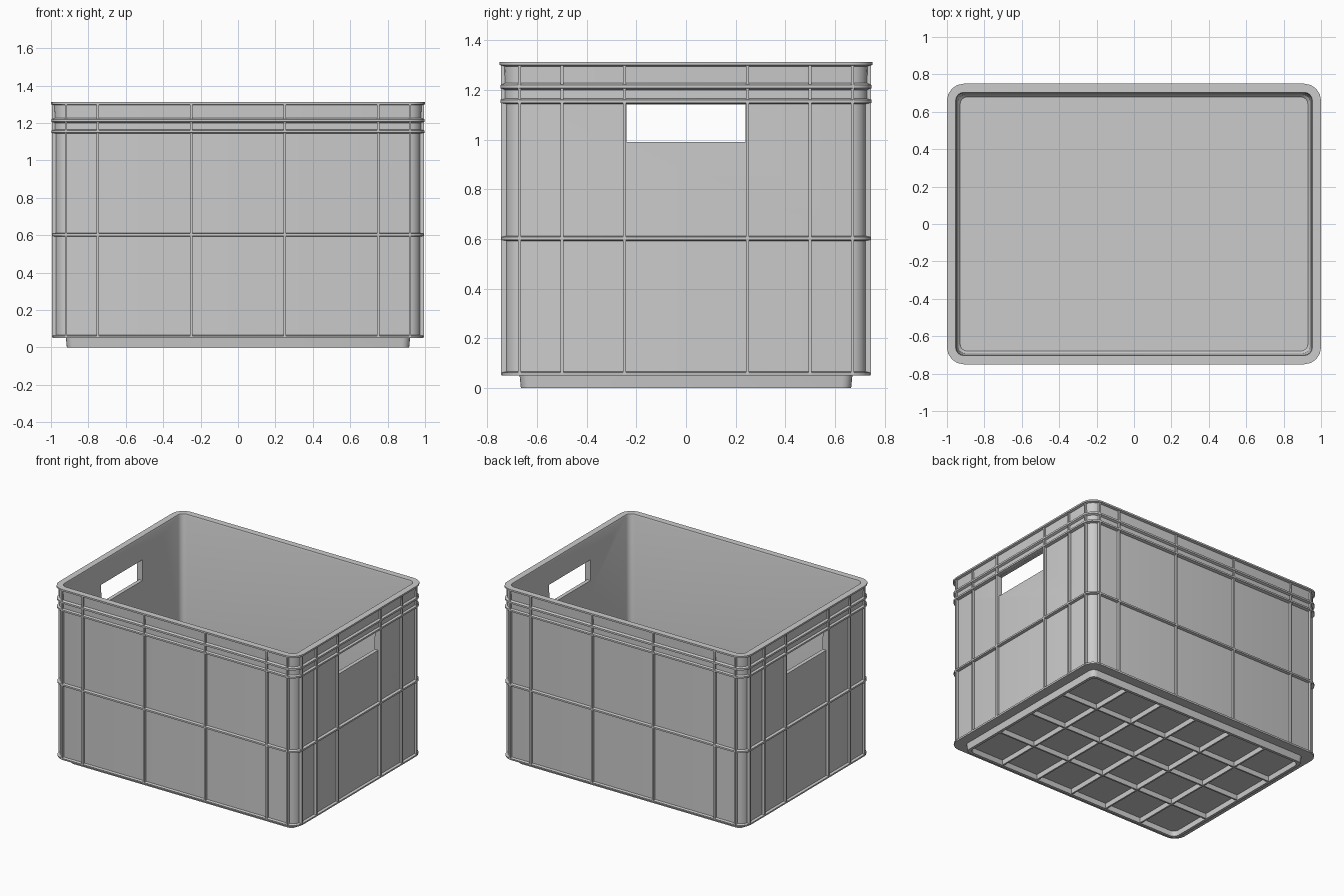
import bpy, bmesh, math

if "Cube" in bpy.data.objects:
    bpy.data.objects.remove(bpy.data.objects["Cube"])

HX, HY, R = 1.0, 0.75, 0.09      # outer half sizes and corner radius


def rounded_loop(bm, inset, z, seg=4):
    """Rounded rectangle of vertices, offset inward by inset."""
    r = max(R - inset, 0.04)
    cx, cy = HX - inset - r, HY - inset - r
    verts = []
    for k, (sx, sy) in enumerate([(1, 1), (-1, 1), (-1, -1), (1, -1)]):
        for i in range(seg + 1):
            a = math.pi / 2 * (k + i / seg)
            verts.append(bm.verts.new((sx * cx + r * math.cos(a), sy * cy + r * math.sin(a), z)))
    return verts


def finish(bm, name):
    bmesh.ops.recalc_face_normals(bm, faces=bm.faces)
    me = bpy.data.meshes.new(name)
    bm.to_mesh(me)
    bm.free()
    ob = bpy.data.objects.new(name, me)
    bpy.context.collection.objects.link(ob)
    return ob


def add_box(bm, x0, x1, y0, y1, z0, z1):
    vs = bmesh.ops.create_cube(bm, size=1)["verts"]
    for v in vs:
        v.co = ((x0 + x1) / 2 + v.co.x * (x1 - x0),
                (y0 + y1) / 2 + v.co.y * (y1 - y0),
                (z0 + z1) / 2 + v.co.z * (z1 - z0))


# Crate shell: profile (inset, z) from pocket roof, round the outside, into the inner floor
P, O = 0.024, 0.003
profile = [(0.105, 0.04), (0.105, 0.0), (0.085, 0.0), (0.08, 0.05),
           (0.008, 0.05), (0.006, 0.062), (P, 0.066),          # bottom ledge
           (P, 0.592), (0.005, 0.596), (0.005, 0.608), (P, 0.612),  # middle band
           (P, 1.143), (O, 1.148), (O, 1.16), (0.018, 1.165),  # rim bands
           (0.018, 1.20), (O, 1.207), (O, 1.22), (0.018, 1.227),
           (0.016, 1.295), (0.0, 1.30), (0.0, 1.312), (0.046, 1.312),
           (0.05, 1.30), (0.058, 0.075), (0.07, 0.06)]
bm = bmesh.new()
loops = [rounded_loop(bm, i, z) for i, z in profile]
for a, b in zip(loops, loops[1:]):
    n = len(a)
    for j in range(n):
        bm.faces.new((a[j], a[(j + 1) % n], b[(j + 1) % n], b[j]))
bm.faces.new(loops[0])
bm.faces.new(loops[-1])
shell = finish(bm, "crate_shell")

# Handle openings through both end walls
bm = bmesh.new()
add_box(bm, -1.2, 1.2, -0.24, 0.24, 0.99, 1.142)
cutter = finish(bm, "handle_cutter")
cutter.hide_render = True
cutter.hide_viewport = True
mod = shell.modifiers.new("handles", "BOOLEAN")
mod.operation, mod.object, mod.solver = "DIFFERENCE", cutter, "EXACT"

# Upright ribs on the four walls
T = 0.006
bm = bmesh.new()
for s in (-1, 1):
    for x in (-0.92, -0.75, -0.25, 0.25, 0.75, 0.92):
        y0, y1 = sorted((s * (HY - 0.04), s * (HY - 0.006)))
        add_box(bm, x - T, x + T, y0, y1, 0.055, 1.305)
    for y in (-0.67, -0.5, -0.247, 0.247, 0.5, 0.67):
        x0, x1 = sorted((s * (HX - 0.04), s * (HX - 0.006)))
        add_box(bm, x0, x1, y - T, y + T, 0.055, 1.305)
finish(bm, "wall_ribs")

# Grid of ribs under the floor
bm = bmesh.new()
for i in range(1, 6):
    x = -0.9 + 0.3 * i
    add_box(bm, x - T, x + T, -0.65, 0.65, 0.003, 0.045)
for i in range(1, 4):
    y = -0.65 + 0.325 * i
    add_box(bm, -0.9, 0.9, y - T, y + T, 0.003, 0.045)
finish(bm, "base_ribs")

# Smooth the rounded corners, keep the edges sharp
bpy.ops.object.select_all(action="DESELECT")
shell.select_set(True)
bpy.context.view_layer.objects.active = shell
bpy.ops.object.shade_smooth_by_angle(angle=math.radians(30))
